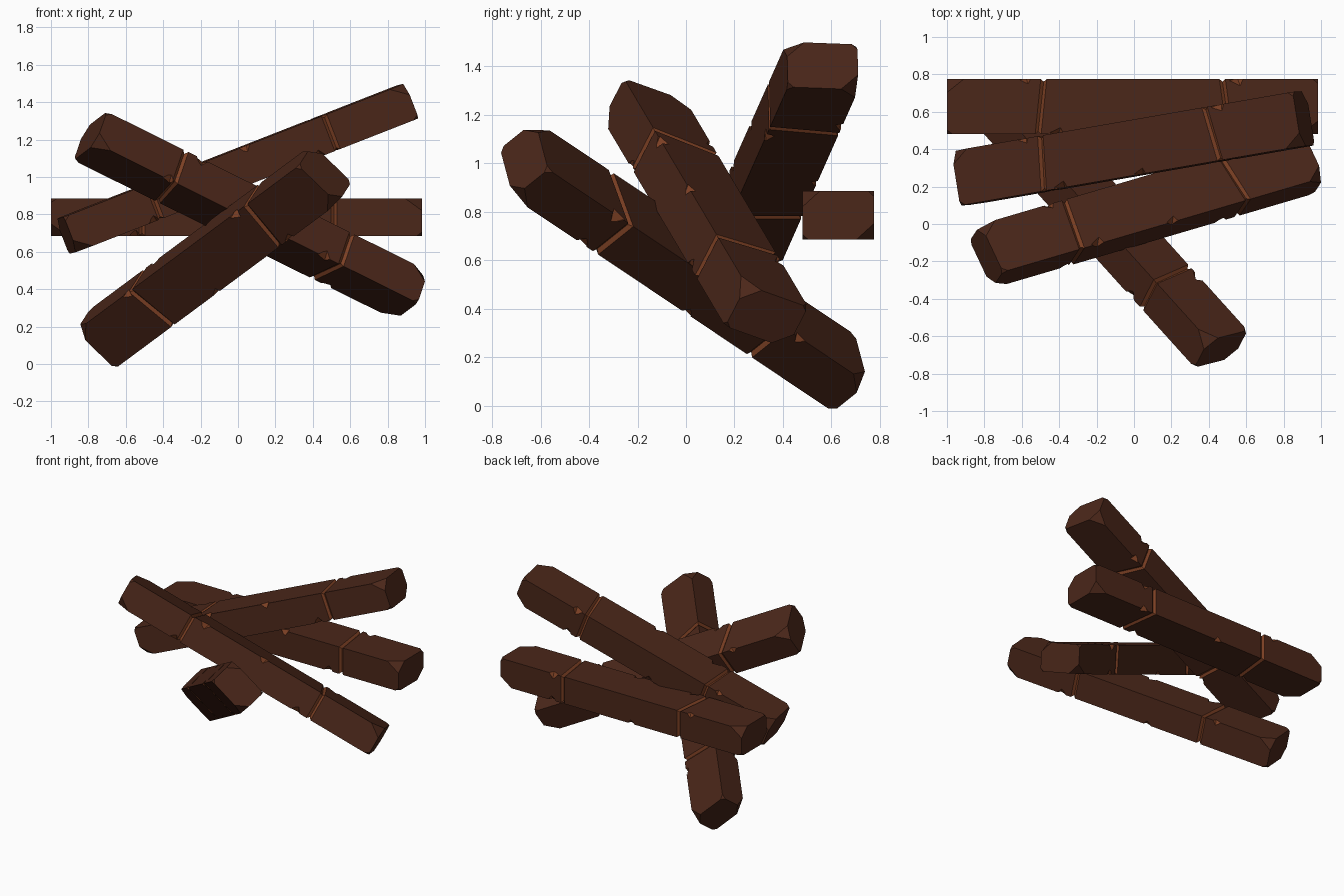
import bpy, bmesh
from mathutils import Vector, Matrix

if "Cube" in bpy.data.objects:
    bpy.data.objects.remove(bpy.data.objects["Cube"])

L, W, H = 0.9925, 0.1475, 0.1      # half sizes of one beam


def material(name, rgb):
    m = bpy.data.materials.new(name)
    m.diffuse_color = (*rgb, 1)
    m.use_nodes = True
    m.node_tree.nodes["Principled BSDF"].inputs["Base Color"].default_value = m.diffuse_color
    return m


bark = material("dark_wood", (0.07, 0.02, 0.01))
fresh = material("exposed_wood", (0.2, 0.05, 0.017))


def new_object(name, bm):
    bmesh.ops.recalc_face_normals(bm, faces=bm.faces[:])
    me = bpy.data.meshes.new(name)
    bm.to_mesh(me)
    bm.free()
    me.materials.append(bark)
    me.materials.append(fresh)
    ob = bpy.data.objects.new(name, me)
    bpy.context.collection.objects.link(ob)
    return ob


# Beam: rectangular sections with two slightly slanted cracks running around it
bm = bmesh.new()
stations = [(-L, 0, 0)]
for x, slant in ((-0.49, 0.015), (0.5, -0.02)):
    stations += [(x - 0.016, 0, slant), (x, 0.014, slant), (x + 0.016, 0, slant)]
stations.append((L, 0, 0))
rings = []
for x, inset, slant in stations:
    rings.append([bm.verts.new((x + slant * sy, sy * (W - inset), sz * (H - inset)))
                  for sy, sz in ((-1, -1), (1, -1), (1, 1), (-1, 1))])
for i, (a, b) in enumerate(zip(rings, rings[1:])):
    for j in range(4):
        k = (j + 1) % 4
        f = bm.faces.new((a[j], a[k], b[k], b[j]))
        f.material_index = 1 if i in (1, 2, 4, 5) else 0
bm.faces.new(rings[0])
bm.faces.new(rings[-1])

# Broken end corners: larger cuts on diagonally opposite corners
for sx in (-1, 1):
    for sy in (-1, 1):
        for sz in (-1, 1):
            c = 0.09 if sy * sz * sx < 0 else 0.03
            n = Vector((sx * 0.8, sy, sz * 1.1)).normalized()
            p = Vector((sx * (L - c), sy * W, sz * H))
            cut = bmesh.ops.bisect_plane(bm, geom=bm.verts[:] + bm.edges[:] + bm.faces[:],
                                         plane_co=p, plane_no=n, clear_outer=True)
            edges = [e for e in cut["geom_cut"] if isinstance(e, bmesh.types.BMEdge)]
            bmesh.ops.edgeloop_fill(bm, edges=edges)
beam = new_object("beam_level", bm)

# Edge chips: octahedra subtracted from the long edges
chips = [(-0.40, -1, 1, 0.05), (0.06, -1, 1, 0.045), (0.56, 1, 1, 0.05),
         (-0.54, -1, -1, 0.045), (0.42, -1, -1, 0.05), (-0.08, 1, -1, 0.04),
         (-0.57, 1, 1, 0.04), (0.57, 1, -1, 0.045)]
bm = bmesh.new()
for x, sy, sz, r in chips:
    mat = Matrix.Translation((x, sy * (W + 0.006), sz * (H + 0.006))) @ Matrix.Rotation(0.35 * sy, 4, 'Z')
    bmesh.ops.create_uvsphere(bm, u_segments=4, v_segments=2, radius=r, matrix=mat)
for f in bm.faces:
    f.material_index = 1
cutter = new_object("chip_cutter", bm)
cutter.hide_render = True
mod = beam.modifiers.new("chips", 'BOOLEAN')
mod.object = cutter
mod.operation = 'DIFFERENCE'
mod.solver = 'EXACT'
bpy.context.view_layer.objects.active = beam
bpy.ops.object.modifier_apply(modifier="chips")
bpy.data.objects.remove(cutter)


# Place the four beams: centre, length direction, rough width direction
def place(ob, centre, d, w):
    d = Vector(d).normalized()
    w = Vector(w)
    w = (w - d * w.dot(d)).normalized()
    rot = Matrix((d, w, d.cross(w))).transposed().to_4x4()
    ob.matrix_world = Matrix.Translation(centre) @ rot


layout = [
    ("beam_rising", (-0.005, 0.405, 1.045), (0.92, 0.16, 0.36), (-0.14, 0.98, -0.03)),
    ("beam_falling", (0.07, 0.08, 0.793), (0.867, 0.255, -0.43), (-0.41, 0.85, -0.3)),
    ("beam_leaning", (-0.13, -0.008, 0.575), (0.6, -0.665, 0.445), (0.72, 0.168, -0.673)),
]
place(beam, (-0.0075, 0.6275, 0.785), (1, 0, 0), (0, 1, 0))
for name, centre, d, w in layout:
    ob = bpy.data.objects.new(name, beam.data)
    bpy.context.collection.objects.link(ob)
    place(ob, centre, d, w)
